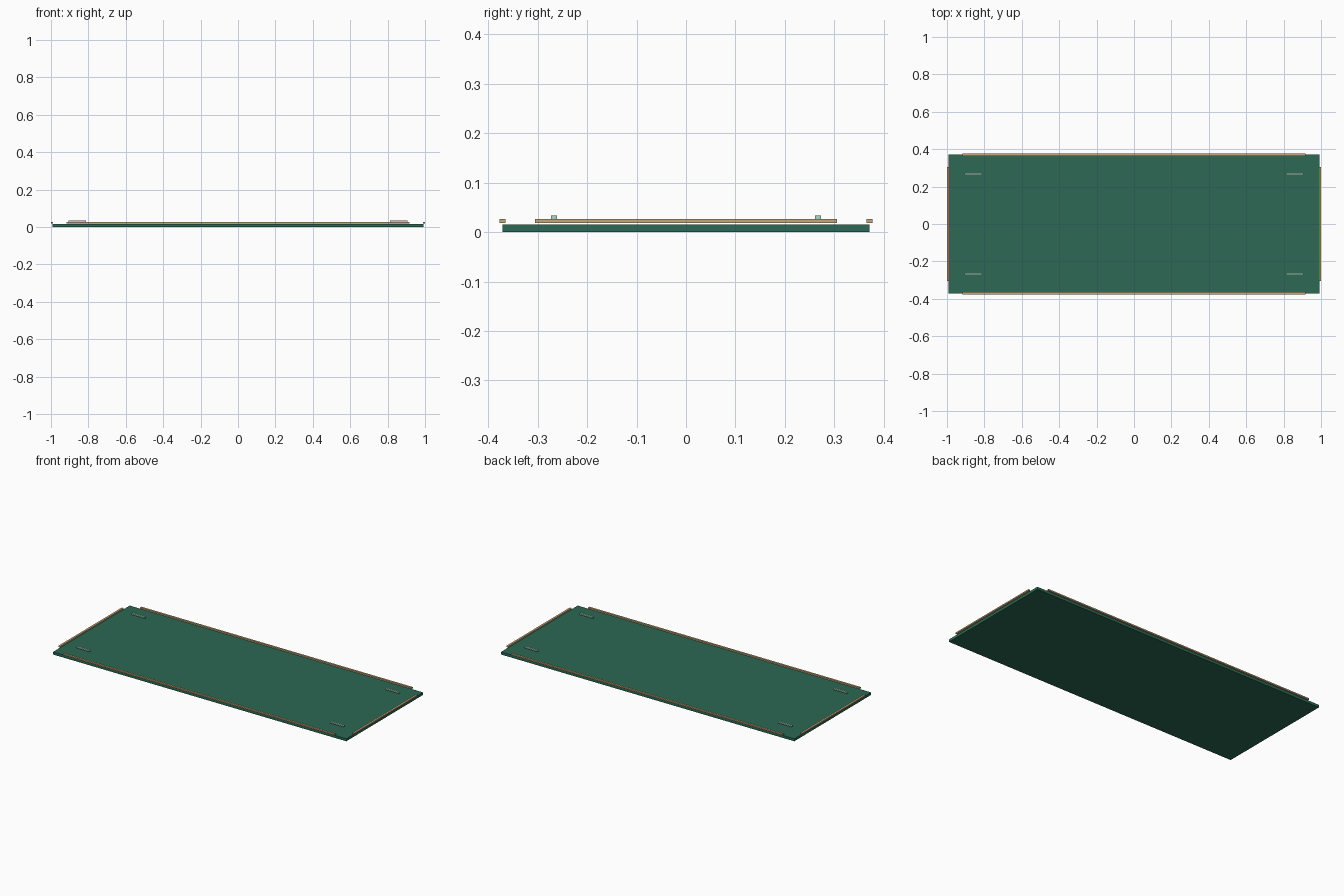
import bpy

if "Cube" in bpy.data.objects:
    bpy.data.objects.remove(bpy.data.objects["Cube"])


def material(name, color):
    m = bpy.data.materials.new(name)
    m.diffuse_color = (*color, 1)
    m.use_nodes = True
    m.node_tree.nodes["Principled BSDF"].inputs["Base Color"].default_value = m.diffuse_color
    return m


green = material("green_panel", (0.025, 0.14, 0.09))
tan = material("tan_trim", (0.56, 0.40, 0.20))
mint = material("pale_mark", (0.40, 0.68, 0.52))


def box(name, center, size, mat):
    bpy.ops.mesh.primitive_cube_add(size=1, location=center)
    o = bpy.context.object
    o.name = name
    o.scale = size
    bpy.ops.object.transform_apply(location=False, rotation=False, scale=True)
    o.data.materials.append(mat)
    return o


# Main flat panel
box("panel", (0, 0, 0.0077), (1.984, 0.742, 0.0154), green)

# Edge strips hovering just above the panel, stopping short of the corners
for s, side, end in ((-1, "front", "left"), (1, "back", "right")):
    box(f"{side}_strip", (0, s * 0.371, 0.0224), (1.836, 0.0124, 0.008), tan)
    box(f"{end}_strip", (s * 0.994, 0, 0.0224), (0.0124, 0.612, 0.008), tan)

    # Small corner bars
    for t, col in ((-1, "left"), (1, "right")):
        box(f"{side}_{col}_bar", (t * 0.86, s * 0.267, 0.0302),
            (0.092, 0.0124, 0.0075), mint)
